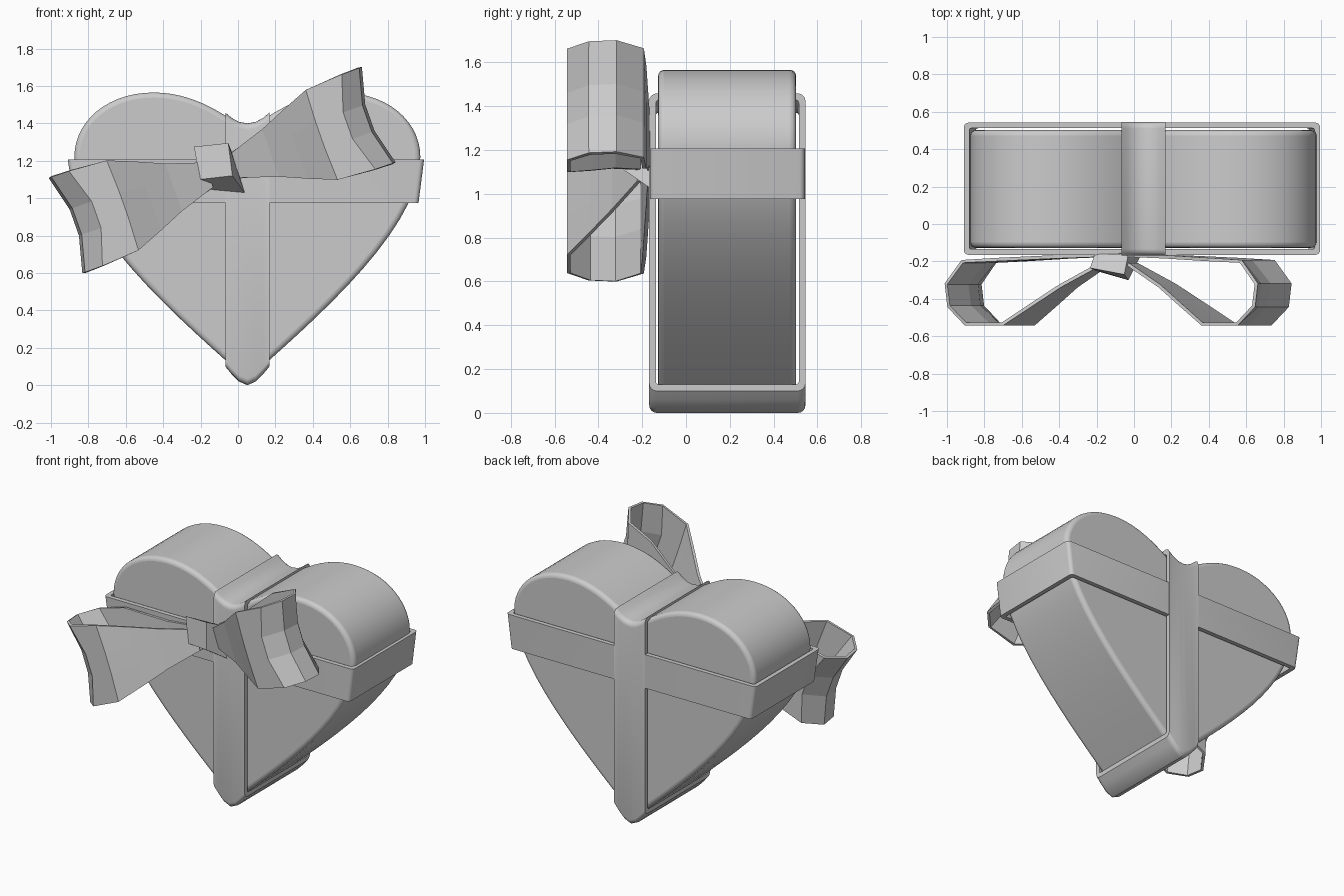
import bpy, bmesh
from math import sin, cos, pi, radians
from mathutils import Vector
from mathutils.geometry import interpolate_bezier

if "Cube" in bpy.data.objects:
    bpy.data.objects.remove(bpy.data.objects["Cube"])

CX = 0.05  # symmetry line of the heart


def make(name, verts, faces, smooth=None):
    me = bpy.data.meshes.new(name)
    me.from_pydata([tuple(v) for v in verts], [], faces)
    bm = bmesh.new()
    bm.from_mesh(me)
    bmesh.ops.recalc_face_normals(bm, faces=bm.faces)
    bm.to_mesh(me)
    bm.free()
    ob = bpy.data.objects.new(name, me)
    bpy.context.collection.objects.link(ob)
    if smooth:
        bpy.ops.object.select_all(action='DESELECT')
        ob.select_set(True)
        bpy.context.view_layer.objects.active = ob
        bpy.ops.object.shade_smooth_by_angle(angle=radians(smooth))
    return ob


# Heart-shaped box: half outline from three curves, mirrored and extruded
half = []
for a, h1, h2, b in [((0, 1.36), (.10, 1.43), (.27, 1.565), (.5, 1.565)),
                     ((.5, 1.565), (.75, 1.565), (.925, 1.41), (.925, 1.22)),
                     ((.925, 1.22), (.925, .85), (.42, .40), (0, .03))]:
    pts = interpolate_bezier(*[Vector((p[0], p[1], 0)) for p in (a, h1, h2, b)], 15)
    half += pts[:-1]
tip = Vector((0, .03, 0))
outline = [(CX + p.x, p.y) for p in half + [tip]]
outline += [(CX - p.x, p.y) for p in reversed(half[1:])]
n = len(outline)
verts = [(x, -.127, z) for x, z in outline] + [(x, .502, z) for x, z in outline]
faces = [list(range(n)), list(range(2 * n - 1, n - 1, -1))]
faces += [[i, (i + 1) % n, n + (i + 1) % n, n + i] for i in range(n)]
heart = make("heart_box", verts, faces, 40)
bev = heart.modifiers.new("round_rim", 'BEVEL')
bev.width, bev.segments, bev.limit_method, bev.angle_limit = .035, 4, 'ANGLE', radians(50)


def rounded_rect(a0, a1, b0, b1, r, seg=4):
    out = []
    for k, (a, b) in enumerate([(a1 - r, b1 - r), (a0 + r, b1 - r), (a0 + r, b0 + r), (a1 - r, b0 + r)]):
        for i in range(seg + 1):
            t = (k + i / seg) * pi / 2
            out.append((a + r * cos(t), b + r * sin(t)))
    return out


def band(name, stations, place, thick=.03, r=.035):
    """Closed ribbon ring; each station is (position, a0, a1, b0, b1)."""
    verts, faces = [], []
    for s, a0, a1, b0, b1 in stations:
        t = thick
        loops = (rounded_rect(a0, a1, b0, b1, r),
                 rounded_rect(a0 + t, a1 - t, b0 + t, b1 - t, r * .4))
        for loop in loops:
            verts += [place(s, a, b) for a, b in loop]
    m = len(verts) // (2 * len(stations))
    last = len(stations) - 1
    for i in range(m):
        j = (i + 1) % m
        for k in range(last):
            for o in (0, m):
                p, q = 2 * m * k + o, 2 * m * (k + 1) + o
                faces.append([p + i, p + j, q + j, q + i])
        for k in (0, last):
            p = 2 * m * k
            faces.append([p + i, p + j, p + m + j, p + m + i])
    return make(name, verts, faces, 35)


# Ribbon bands around the box
Y0, Y1 = -.168, .545
up = [(.118, .10, 1.458), (.085, .06, 1.43), (.045, .02, 1.408), (0, .0, 1.40)]
stations = [(-s, Y0, Y1, b, t) for s, b, t in up] + [(s, Y0, Y1, b, t) for s, b, t in up[-2::-1]]
band("vertical_band", stations, lambda s, a, b: (CX + s, a, b))
band("horizontal_band", [(.975, -.875, .965, Y0 + .003, Y1 - .003), (1.207, -.91, .995, Y0 + .003, Y1 - .003)],
     lambda s, a, b: (a, b, s), r=.025)

# Bow loops: (u at edge, u at middle, y, half width) along the ribbon
path = [(.02, .02, -.165, .06), (.30, .30, -.175, .13), (.60, .58, -.19, .25),
        (.79, .73, -.20, .265), (.88, .83, -.32, .272), (.865, .815, -.44, .272),
        (.77, .71, -.535, .27), (.567, .56, -.535, .255), (.42, .42, -.43, .195),
        (.28, .28, -.33, .135), (.08, .08, -.215, .07)]
ang = radians(19.5)
for name, side in (("bow_loop_right", 1), ("bow_loop_left", -1)):
    verts, faces = [], []
    for ue, um, y, hw in path:
        for f in (-1, -.28, .28, 1):
            u = side * (ue if abs(f) == 1 else um)
            v = f * hw
            verts.append((-.085 + u * cos(ang) - v * sin(ang), y, 1.15 + u * sin(ang) + v * cos(ang)))
    for k in range(len(path) - 1):
        for c in range(3):
            p = 4 * k + c
            faces.append([p, p + 1, p + 5, p + 4])
    loop = make(name, verts, faces)
    sol = loop.modifiers.new("ribbon_thickness", 'SOLIDIFY')
    sol.thickness, sol.offset = .018, 0

# Knot: skewed block over the loop roots
knot = [(-.235, -.235, 1.275), (-.052, -.27, 1.295), (-.03, -.30, 1.12), (-.205, -.25, 1.10),
        (-.21, -.16, 1.20), (-.03, -.16, 1.24), (.035, -.17, 1.03), (-.185, -.17, 1.05)]
make("bow_knot", knot, [[0, 1, 2, 3], [7, 6, 5, 4], [0, 4, 5, 1], [1, 5, 6, 2], [2, 6, 7, 3], [3, 7, 4, 0]])
